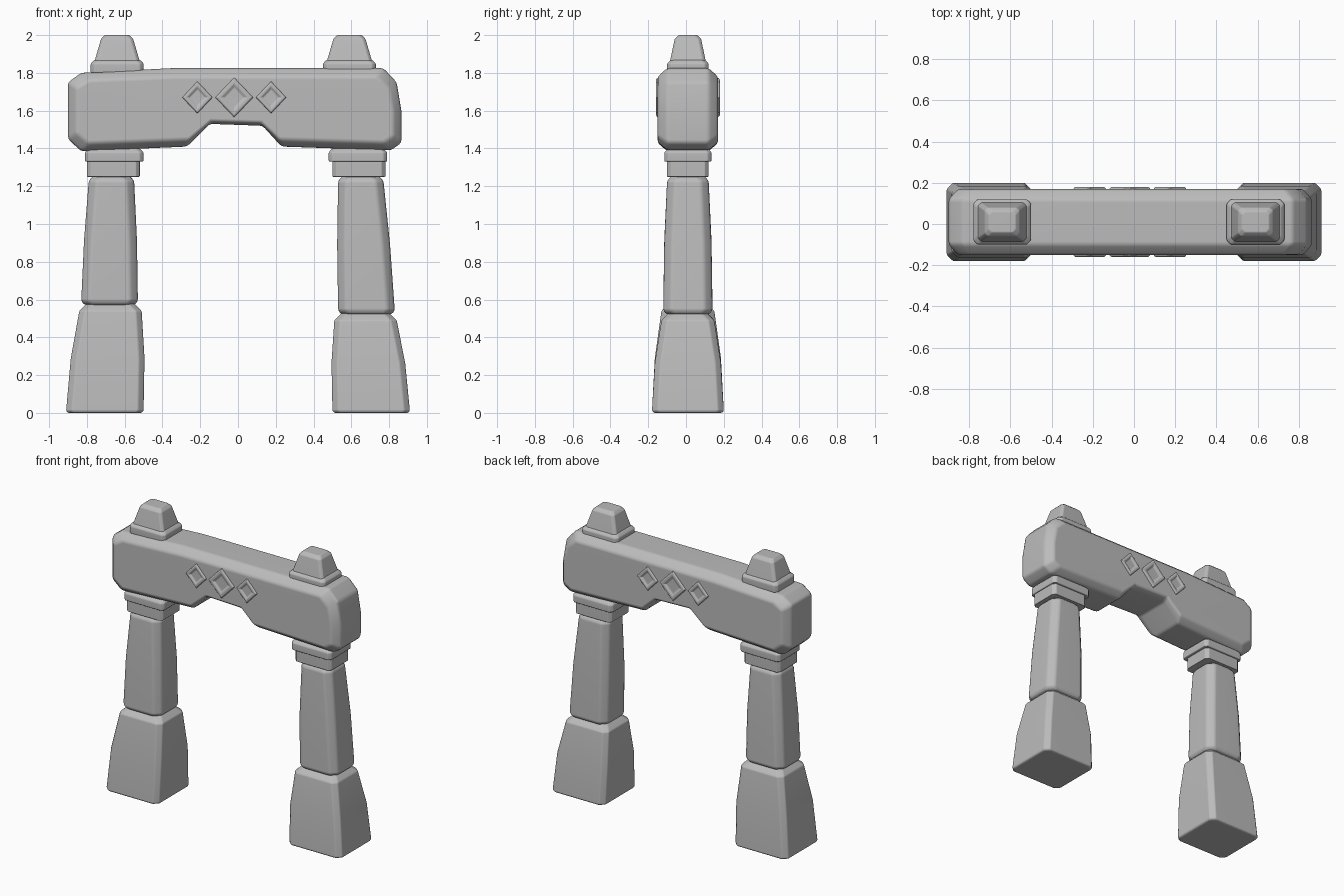
import bpy
import bmesh

cube = bpy.data.objects.get("Cube")
if cube:
    bpy.data.objects.remove(cube, do_unlink=True)

GREY = (0.5, 0.5, 0.5, 1)
stone = bpy.data.materials.new("grey stone")
stone.use_nodes = True
stone.diffuse_color = GREY
stone.node_tree.nodes["Principled BSDF"].inputs["Base Color"].default_value = GREY

MIDDLE_Y = 0.01


def loft(name, rings, bevel):
    """Skin a list of equal-length point rings, cap the ends and soften the edges."""
    bm = bmesh.new()
    loops = [[bm.verts.new(point) for point in ring] for ring in rings]
    count = len(loops[0])
    for lower, upper in zip(loops, loops[1:]):
        for i in range(count):
            j = (i + 1) % count
            bm.faces.new((lower[i], lower[j], upper[j], upper[i]))
    bm.faces.new(reversed(loops[0]))
    bm.faces.new(loops[-1])
    bmesh.ops.recalc_face_normals(bm, faces=bm.faces)
    for face in bm.faces:
        face.smooth = True
    mesh = bpy.data.meshes.new(name)
    bm.to_mesh(mesh)
    bm.free()
    mesh.materials.append(stone)
    obj = bpy.data.objects.new(name, mesh)
    bpy.context.collection.objects.link(obj)
    soften = obj.modifiers.new("soft edges", 'BEVEL')
    soften.width = bevel
    soften.segments = 2
    soften.limit_method = 'ANGLE'
    soften.angle_limit = 0.45
    obj.modifiers.new("flat shading weight", 'WEIGHTED_NORMAL')


def section(side, inner, outer, depth, z, grow, cut):
    """Horizontal rectangle with cut corners, mirrored by side (+1 left, -1 right)."""
    center = side * (inner + outer) / 2
    width = (outer - inner) / 2 + grow
    depth += grow
    corners = [(width - cut, depth), (width, depth - cut)]
    corners += [(x, -y) for x, y in reversed(corners)]
    corners += [(-x, -y) for x, y in corners]
    return [(center + x, MIDDLE_Y + y, z) for x, y in corners]


def block(name, side, low, high, cut, crown, heel=0, bulge=0):
    """Tapered stone between two (inner x, outer x, half depth, z) rectangles."""
    def ring(rectangle, lift, grow):
        inner, outer, depth, z = rectangle
        return section(side, inner, outer, depth, z + lift, grow, cut)

    rings = [ring(high, -crown, 0), ring(high, 0, -crown)]
    if bulge:
        waist = [(a + b) / 2 for a, b in zip(low, high)]
        rings.insert(0, ring(waist, 0, bulge))
    rings.insert(0, ring(low, heel, 0))
    if heel:
        rings.insert(0, ring(low, 0, -heel))
    loft(name, rings, cut / 3)


def moved(rectangle, shift):
    """The same rectangle slid outwards by shift."""
    inner, outer, depth, z = rectangle
    return inner + shift, outer + shift, depth, z


# Both legs with capitals and roof finials; joints and offsets vary by hand
for word, side, joint, shift in (("left", 1, 0.53, -0.01), ("right", -1, 0.58, 0.01)):
    block(word + "_foot_stone", side, (0.5, 0.91, 0.19, 0), (0.51, 0.84, 0.14, joint),
          cut=0.03, crown=0.04, heel=0.01, bulge=0.01)
    block(word + "_shaft", side, (0.53, 0.83, 0.13, joint - 0.01),
          moved((0.54, 0.78, 0.11, 1.26), shift),
          cut=0.04, crown=0.03, heel=0.02, bulge=0.005)

    neck = (0.51, 0.79, 0.11, 1.25)
    collar = (0.49, 0.8, 0.125, 1.33)
    block(word + "_capital_neck", side, moved(neck, shift),
          moved((*neck[:3], 1.35), shift), cut=0.02, crown=0.005)
    block(word + "_capital_collar", side, moved(collar, shift),
          moved((*collar[:3], 1.4), shift), cut=0.02, crown=0.02)

    plinth = (0.475, 0.755, 0.11, 1.8)
    shift *= 2.5
    block(word + "_finial_plinth", side, moved(plinth, shift),
          moved((*plinth[:3], 1.87), shift), cut=0.02, crown=0.02)
    block(word + "_finial", side, moved((0.495, 0.735, 0.095, 1.86), shift),
          moved((0.53, 0.7, 0.07, 2), shift), cut=0.015, crown=0.02)

# Lintel: outline whose front and back faces shrink towards its own middle
outline = [(-0.9, 1.75), (-0.83, 1.8), (-0.35, 1.825), (0.77, 1.825), (0.84, 1.75),
           (0.865, 1.6), (0.865, 1.43), (0.81, 1.39), (0.23, 1.41), (0.13, 1.52),
           (-0.15, 1.53), (-0.27, 1.41), (-0.83, 1.385), (-0.9, 1.45)]
FRONT, BACK, CHAMFER = -0.15, 0.17, 0.05
MIDDLE_Z = 1.6


def lintel_ring(y, wide, tall):
    return [(x * wide, y, MIDDLE_Z + (z - MIDDLE_Z) * tall) for x, z in outline]


loft("lintel", [lintel_ring(FRONT, 0.95, 0.8), lintel_ring(FRONT + CHAMFER, 1, 1),
                lintel_ring(BACK - CHAMFER, 1, 1), lintel_ring(BACK, 0.95, 0.8)], 0.015)


def diamond_frame(name, x, width, height, y, outward):
    """Raised four-sided rim around a sunken centre."""
    rim = ((1, -0.01), (1, 0.003), (0.9, 0.01), (0.7, 0.01), (0.5, 0.001))
    z = MIDDLE_Z + 0.07
    rings = []
    for size, rise in rim:
        w, h, level = width * size, height * size, y + outward * rise
        rings.append([(x - w, level, z), (x, level, z - h),
                      (x + w, level, z), (x, level, z + h)])
    loft(name, rings, 0.003)


# Three diamonds on each broad face, the middle one largest
for face, y, outward in (("front", FRONT, -1), ("back", BACK, 1)):
    for place, step in (("right", -1), ("middle", 0), ("left", 1)):
        width = 0.08 if step else 0.1
        diamond_frame(f"{face}_{place}_diamond", step * 0.195 - 0.02,
                      width, width + 0.005, y, outward)
